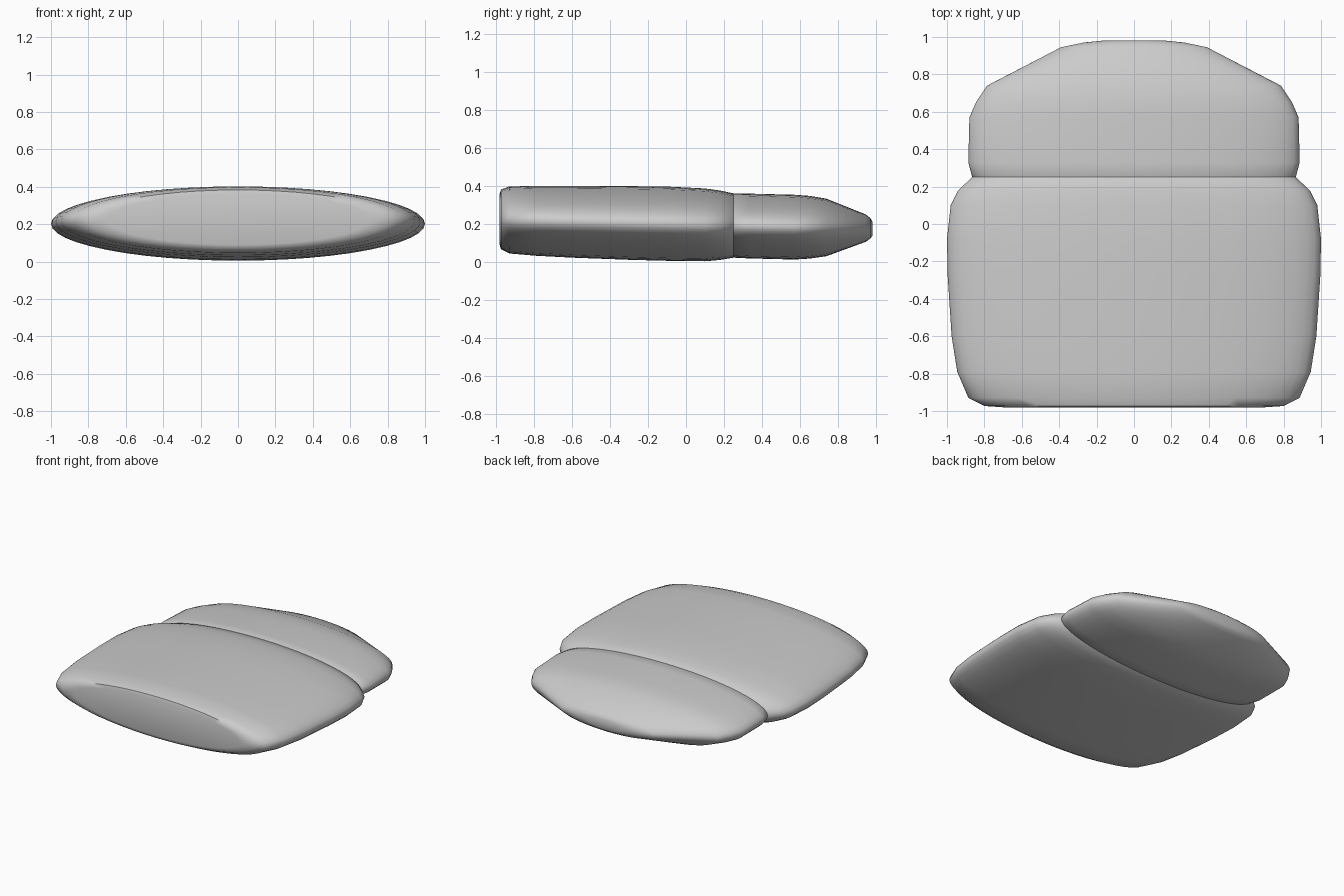
import bpy, bmesh, math

SIDES = 48


def loft(name, sections):
    """Closed body from elliptical rings: (y, half width, bottom z, top z)."""
    bm = bmesh.new()
    rings = []
    for y, hw, zb, zt in sections:
        zc, hz = (zb + zt) / 2, (zt - zb) / 2
        rings.append([bm.verts.new((hw * math.cos(a), y, zc + hz * math.sin(a)))
                      for a in (2 * math.pi * i / SIDES for i in range(SIDES))])
    for r, s in zip(rings, rings[1:]):
        for i in range(SIDES):
            j = (i + 1) % SIDES
            bm.faces.new((r[i], r[j], s[j], s[i]))
    bm.faces.new(rings[0])
    bm.faces.new(rings[-1])
    bmesh.ops.recalc_face_normals(bm, faces=bm.faces)
    me = bpy.data.meshes.new(name)
    bm.to_mesh(me)
    bm.free()
    ob = bpy.data.objects.new(name, me)
    bpy.context.collection.objects.link(ob)
    bpy.context.view_layer.objects.active = ob
    ob.select_set(True)
    bpy.ops.object.shade_smooth_by_angle(angle=math.radians(50))
    ob.select_set(False)
    return ob


# Large front cushion
loft("front_body", [
    (-0.980, 0.70, 0.090, 0.360),
    (-0.973, 0.80, 0.068, 0.383),
    (-0.930, 0.885, 0.046, 0.398),
    (-0.790, 0.945, 0.034, 0.402),
    (-0.600, 0.975, 0.024, 0.402),
    (-0.280, 0.996, 0.012, 0.400),
    (-0.080, 1.000, 0.007, 0.397),
    (0.100, 0.980, 0.005, 0.388),
    (0.180, 0.940, 0.012, 0.377),
    (0.250, 0.865, 0.024, 0.362),
    (0.275, 0.790, 0.045, 0.340),
])

# Smaller tapered rear cushion
loft("rear_body", [
    (0.220, 0.820, 0.040, 0.345),
    (0.250, 0.865, 0.024, 0.362),
    (0.330, 0.886, 0.020, 0.361),
    (0.570, 0.880, 0.014, 0.355),
    (0.650, 0.845, 0.019, 0.349),
    (0.740, 0.785, 0.032, 0.334),
    (0.945, 0.390, 0.107, 0.252),
    (0.970, 0.270, 0.124, 0.232),
    (0.982, 0.150, 0.142, 0.210),
])
